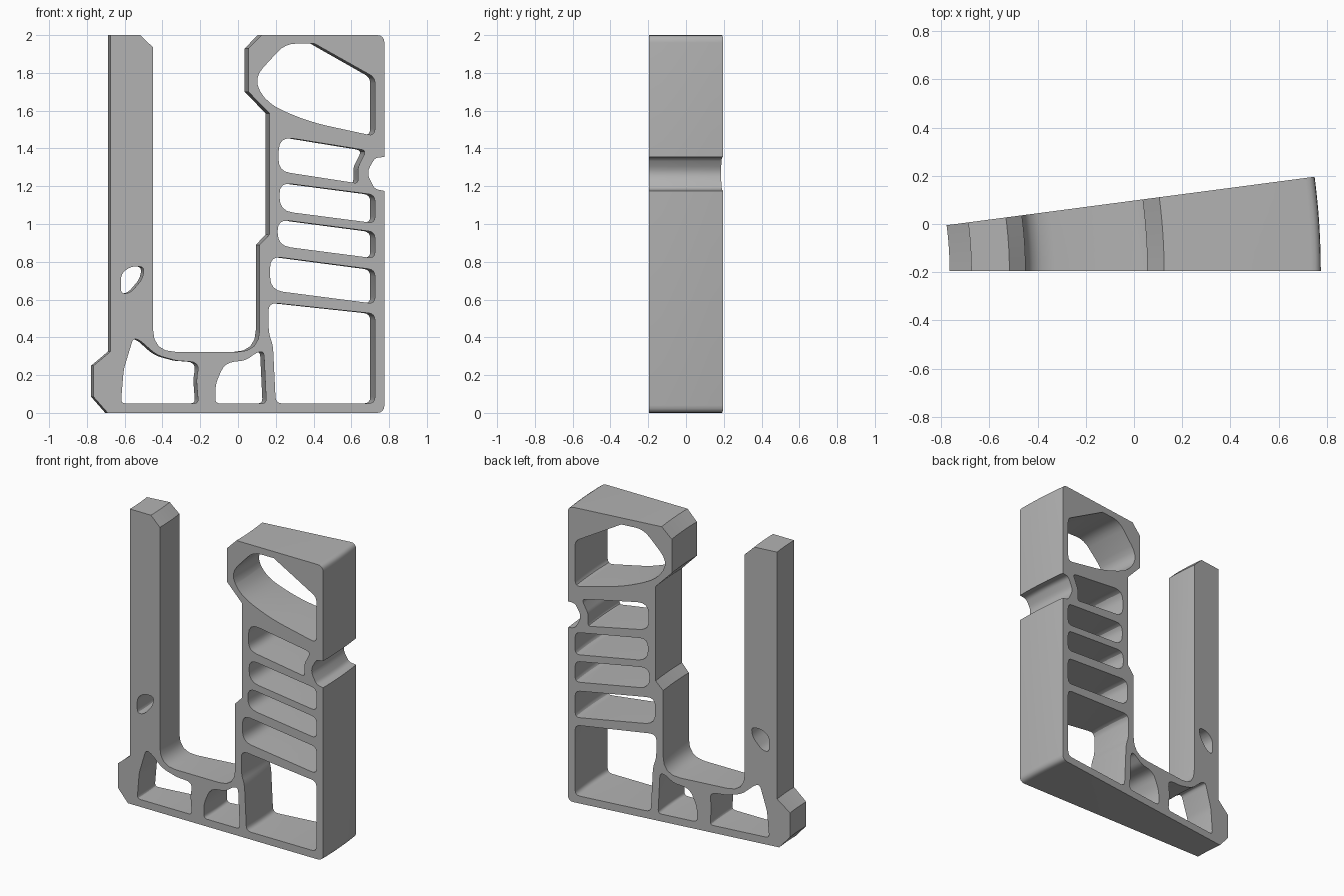
import bpy
import bmesh
from math import radians
from mathutils import Matrix, Vector

# The part is one flat profile swept a few degrees about a distant upright axis
FRONT = -0.195
AXIS = Vector((-2.22, FRONT, 0))
SWEEP = radians(7.5)
STEPS = 6
WALL = 0.725      # inner face of the outer wall
FLOOR = 0.05      # inner face of the base plate
TILT = 0.13       # downward slope of the ribs

default_cube = bpy.data.objects.get("Cube")
if default_cube:
    bpy.data.objects.remove(default_cube, do_unlink=True)


def rounded(corners, default=0.0, segments=4):
    """Round the corners of a closed profile; a third value sets one corner's setback."""
    points = []
    for index, corner in enumerate(corners):
        here = Vector(corner[:2])
        setback = corner[2] if len(corner) > 2 else default
        if setback == 0:
            points.append(here)
            continue
        ends = []
        for other in (corners[index - 1], corners[(index + 1) % len(corners)]):
            direction = Vector(other[:2]) - here
            length = min(setback, direction.length * 0.48)
            ends.append(here + direction.normalized() * length)
        for step in range(segments + 1):
            t = step / segments
            points.append(ends[0].lerp(here, t).lerp(here.lerp(ends[1], t), t))
    return points


def slot(left, top, bottom):
    """Sloping opening between two ribs, blunt on the left and tight on the right."""
    drop = TILT * (WALL - left)
    return rounded([
        (left, top, 0.06),
        (WALL, top - drop, 0.035),
        (WALL, bottom - drop, 0.035),
        (left, bottom, 0.07),
    ])


def add_loop(bm, points):
    verts = [bm.verts.new((p.x, FRONT, p.y)) for p in points]
    return [bm.edges.new((a, b)) for a, b in zip(verts, verts[1:] + verts[:1])]


def swept_part(name, loops, material):
    """Fill the outline around its openings, then sweep it into a solid wedge."""
    bm = bmesh.new()
    edges = [edge for points in loops for edge in add_loop(bm, points)]
    bmesh.ops.triangle_fill(bm, edges=edges, use_beauty=True, normal=(0, -1, 0))
    faces = list(bm.faces)
    turn = Matrix.Rotation(SWEEP / STEPS, 3, "Z")
    for _ in range(STEPS):
        result = bmesh.ops.extrude_face_region(bm, geom=faces)["geom"]
        verts = [item for item in result if isinstance(item, bmesh.types.BMVert)]
        old_faces = faces
        faces = [item for item in result if isinstance(item, bmesh.types.BMFace)]
        bmesh.ops.rotate(bm, verts=verts, cent=AXIS, matrix=turn)
        # Keep only the first cap; later ones would be hidden inside
        if _ > 0:
            inner = [face for face in old_faces if face.is_valid]
            bmesh.ops.delete(bm, geom=inner, context="FACES_ONLY")
    bmesh.ops.recalc_face_normals(bm, faces=bm.faces)
    mesh = bpy.data.meshes.new(name)
    bm.to_mesh(mesh)
    bm.free()
    mesh.materials.append(material)
    part = bpy.data.objects.new(name, mesh)
    bpy.context.collection.objects.link(part)
    bpy.ops.object.select_all(action="DESELECT")
    part.select_set(True)
    bpy.context.view_layer.objects.active = part
    bpy.ops.object.shade_smooth_by_angle(angle=radians(30))
    return part


grey = bpy.data.materials.new("plain_grey")
grey.use_nodes = True
colour = (0.45, 0.45, 0.45, 1)
grey.diffuse_color = colour
grey.node_tree.nodes["Principled BSDF"].inputs["Base Color"].default_value = colour

# Outline: tall arm, U-shaped well, ribbed column with a notch, base with a foot
outline = rounded([
    (-.675, 2), (-.517, 2), (-.45, 1.935),
    (-.45, .323, .12), (.115, .323, .12),
    (.115, .89), (.167, .945), (.167, 1.585),
    (.055, 1.7), (.055, 1.93), (.125, 2), (.775, 2, .04),
    (.775, 1.355), (.725, 1.35, .02), (.68, 1.27, .04), (.725, 1.185, .02), (.775, 1.175),
    (.775, 0, .04), (-.69, 0), (-.765, .085), (-.765, .25), (-.675, .325),
])

# Large teardrop opening in the head
head_opening = rounded([
    (.25, 1.955, .06), (.405, 1.955, 0), (WALL, 1.775, .03), (WALL, 1.465, .04),
    (.38, 1.54, .1), (.155, 1.635, .1), (.08, 1.77, .08),
], 0)

# Short slot beside the notch
notch_slot = rounded([
    (.215, 1.465, .08), (.68, 1.39, .03), (.635, 1.3), (.635, 1.215), (.215, 1.28, .06),
], .02)

# Regular slots between the ribs
rib_slots = [slot(.22, 1.22, 1.07), slot(.21, 1.025, .885), slot(.17, .83, .65)]

# Openings along the base
corner_opening = rounded([
    (.16, .585, .05), (WALL, .525), (WALL, FLOOR), (.2, FLOOR), (.185, .36), (.163, .42),
], .035)
middle_opening = rounded([
    (-.07, .265, .05), (.04, .278), (.105, .323), (.137, .323), (.15, FLOOR),
    (-.12, FLOOR), (-.12, .15, .04),
], .025)
foot_opening = rounded([
    (-.555, .395), (-.52, .385), (-.43, .305, .04), (-.32, .275), (-.205, .27, .06),
    (-.22, .175), (-.21, FLOOR), (-.62, FLOOR), (-.605, .23),
], .025)

# Slanted hole through the arm
arm_hole = rounded([
    (-.62, .735), (-.57, .775), (-.495, .775), (-.505, .71), (-.57, .635), (-.62, .63),
], .03)

openings = [head_opening, notch_slot, *rib_slots, corner_opening,
            middle_opening, foot_opening, arm_hole]
swept_part("ring_segment", [outline, *openings], grey)
